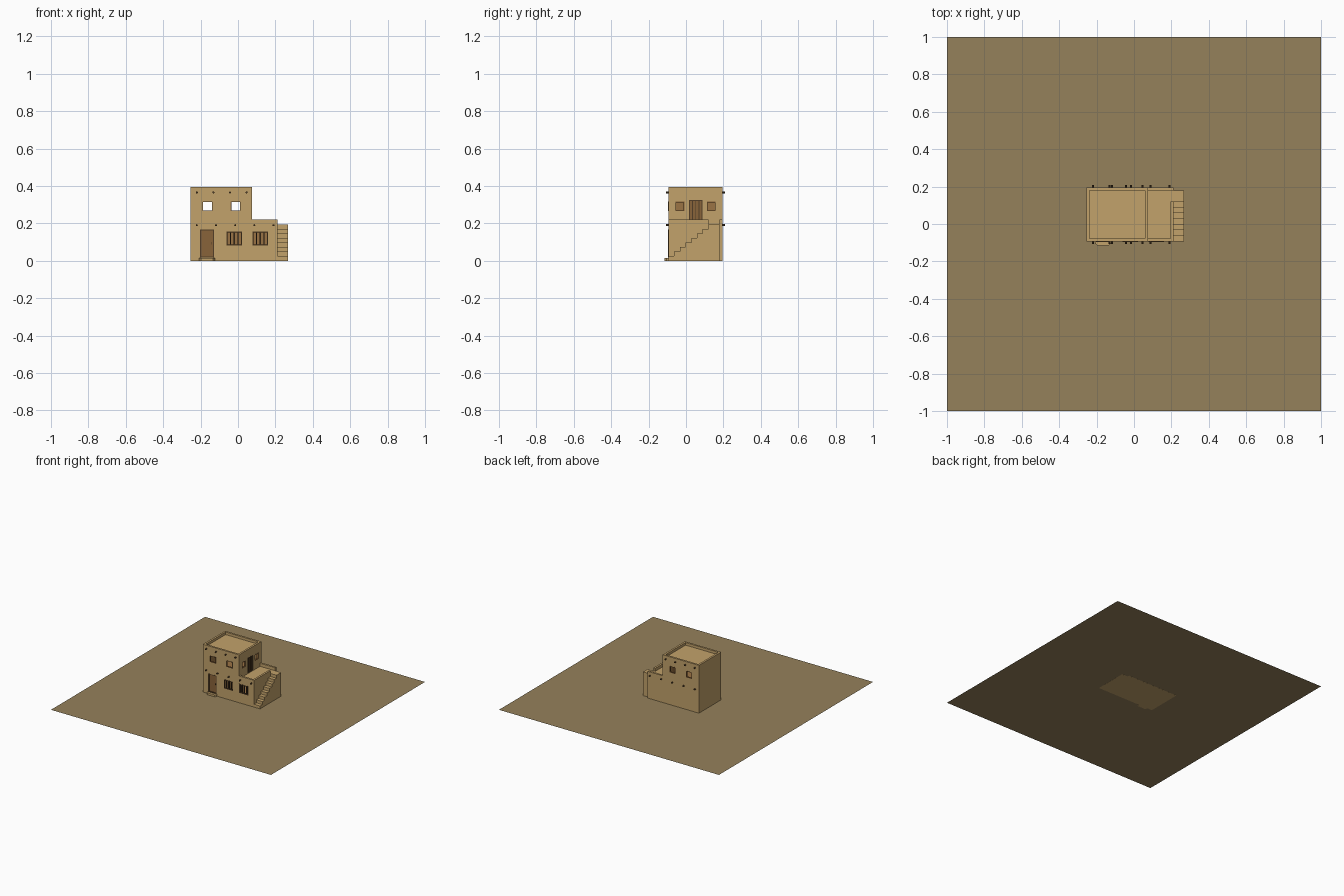
import bpy, bmesh, math
from mathutils import Matrix, Vector

if "Cube" in bpy.data.objects:
    bpy.data.objects.remove(bpy.data.objects["Cube"])


def material(name, r, g, b):
    m = bpy.data.materials.new(name)
    m.diffuse_color = (r, g, b, 1)
    m.use_nodes = True
    m.node_tree.nodes["Principled BSDF"].inputs["Base Color"].default_value = m.diffuse_color
    return m


adobe = material("adobe", 0.54, 0.36, 0.145)
sand = material("sand", 0.30, 0.22, 0.105)
inside = material("interior brown", 0.33, 0.175, 0.06)
wood = material("door wood", 0.25, 0.125, 0.042)
dark = material("dark wood", 0.085, 0.048, 0.02)


def finish(name, bm, mat):
    bmesh.ops.recalc_face_normals(bm, faces=bm.faces)
    me = bpy.data.meshes.new(name)
    bm.to_mesh(me)
    bm.free()
    me.materials.append(mat)
    ob = bpy.data.objects.new(name, me)
    bpy.context.collection.objects.link(ob)
    return ob


def prism(name, pts, offset, mat):
    """Extrude a planar outline of 3D points along offset."""
    bm = bmesh.new()
    f = bm.faces.new([bm.verts.new(p) for p in pts])
    r = bmesh.ops.extrude_face_region(bm, geom=[f], use_keep_orig=True)
    verts = [v for v in r["geom"] if isinstance(v, bmesh.types.BMVert)]
    bmesh.ops.translate(bm, verts=verts, vec=offset)
    return finish(name, bm, mat)


def boxes(name, dims, mat):
    """One object of several boxes, each (x0, x1, y0, y1, z0, z1)."""
    bm = bmesh.new()
    for x0, x1, y0, y1, z0, z1 in dims:
        vs = bmesh.ops.create_cube(bm, size=1)["verts"]
        for v in vs:
            v.co = Vector((x1 if v.co.x > 0 else x0,
                           y1 if v.co.y > 0 else y0,
                           z1 if v.co.z > 0 else z0))
    return finish(name, bm, mat)


# Main dimensions
XL, XM, XR = -0.254, 0.075, 0.212      # left, upper block right, lower block right
YF, YB = -0.094, 0.195                 # front, back
LOW, HIGH, DECK, ROOF = 0.22, 0.393, 0.195, 0.372
T = 0.016                              # wall thickness

# Ground sheet
bm = bmesh.new()
bmesh.ops.create_grid(bm, x_segments=1, y_segments=1, size=1,
                      matrix=Matrix.Translation((0, 0, 0.0004)))
ground = finish("ground", bm, sand)

# House body: L-shaped profile
profile = [(XL, 0), (XR, 0), (XR, LOW), (XM, LOW), (XM, HIGH), (XL, HIGH)]
house = prism("house_walls", [(x, YF, z) for x, z in profile], (0, YB - YF, 0), adobe)
house.data.materials.append(inside)

# Openings: (start, end, bottom, top) along their wall
upper_windows = [(-0.19, -0.136, 0.265, 0.318), (-0.04, 0.014, 0.265, 0.318)]
lower_windows = [(-0.062, 0.022, 0.082, 0.157), (0.077, 0.161, 0.082, 0.157)]
side_windows = [(-0.057, -0.009, 0.265, 0.316), (0.111, 0.159, 0.265, 0.316)]
front_door = (-0.204, -0.129, 0.017, 0.166)
deck_door = (0.016, 0.088, DECK + 0.005, 0.324)

rooms = [(XL + T, XR - T, YF + T, YB - T, 0.008, 0.182),
         (XL + T, XM - T, YF + T, YB - T, 0.2, 0.358)]
cuts = rooms + [
    (XL + T, XM - T, YF + T, YB - T, ROOF, HIGH + 0.05),     # upper roof recess
    (XM, XR - T, YF + T, YB - T, DECK, LOW + 0.03),          # deck recess
    (XR - T - 0.01, XR + 0.01, 0.12, YB - T, DECK, LOW + 0.03),  # gap for the stairs
]
for a, b, c, d in upper_windows:
    cuts.append((a, b, YF - 0.03, YB + 0.03, c, d))          # through front and back
for a, b, c, d in lower_windows + [front_door]:
    cuts.append((a, b, YF - 0.03, YF + T + 0.01, c, d))
for a, b, c, d in side_windows + [deck_door]:
    cuts.append((XM - T - 0.01, XM + 0.03, a, b, c, d))

bpy.context.view_layer.objects.active = house
for box in cuts:
    cutter = boxes("cutter", [box], adobe)
    cutter.hide_render = True
    mod = house.modifiers.new("cut", "BOOLEAN")
    mod.operation, mod.solver, mod.object = "DIFFERENCE", "EXACT", cutter
    bpy.ops.object.modifier_apply(modifier=mod.name)
    bpy.data.objects.remove(cutter)

# Room surfaces get the interior colour
E = 0.001
for p in house.data.polygons:
    c = p.center
    p.material_index = int(any(
        x0 - E < c.x < x1 + E and y0 - E < c.y < y1 + E and z0 - E < c.z < z1 + E
        for x0, x1, y0, y1, z0, z1 in rooms))


def on_front(a, b, c, d, near, far):
    return (a, b, YF - near, YF + far, c, d)


def on_side(a, b, c, d, near, far):
    return (XM - far, XM + near, a, b, c, d)


def on_back(a, b, c, d, near, far):
    return (a, b, YB - far, YB + near, c, d)


def frame(name, place, opening, w, mat, bars=0, near=0.001, far=0.012):
    """Border strips inside an opening, with optional upright bars."""
    a, b, c, d = opening
    parts = [(a, a + w, c, d), (b - w, b, c, d), (a + w, b - w, c, c + w), (a + w, b - w, d - w, d)]
    for i in range(bars):
        m = a + (b - a) * (i + 1) / (bars + 1)
        parts.append((m - w / 2, m + w / 2, c + w, d - w))
    return boxes(name, [place(*p, near, far) for p in parts], mat)


# Window frames
for i, o in enumerate(upper_windows):
    frame(f"upper_front_frame_{i}", on_front, o, 0.004, wood)
    frame(f"upper_back_frame_{i}", on_back, o, 0.004, wood)
for i, o in enumerate(side_windows):
    frame(f"side_window_frame_{i}", on_side, o, 0.004, wood)
for i, o in enumerate(lower_windows):
    frame(f"barred_window_{i}", on_front, o, 0.006, dark, bars=3)

# Doors: plank panel, dark frame, knob
for name, place, o, bars in (("front_door", on_front, front_door, 0),
                             ("deck_door", on_side, deck_door, 3)):
    boxes(name, [place(*o, -0.006, 0.012)], wood)
    frame(name + "_frame", place, o, 0.005, dark, bars, 0.001, 0.01)
boxes("front_door_knob", [on_front(-0.143, -0.138, 0.088, 0.1, 0.001, 0.007)], dark)

# Door step with chamfered front corners
step = [(-0.209, YF), (-0.209, -0.104), (-0.198, -0.114),
        (-0.134, -0.114), (-0.123, -0.104), (-0.123, YF)]
prism("door_step", [(x, y, 0) for x, y in step], (0, 0, 0.016), adobe)

# Outside staircase: stepped profile ending in a landing
N, Y_LAND = 7, 0.12
run, rise = (Y_LAND - YF) / N, DECK / (N + 1)
steps = [(YF, 0)]
for i in range(N + 1):
    steps += [(YF + i * run, (i + 1) * rise), (YF + min(i + 1, N) * run if i < N else YB - T, (i + 1) * rise)]
steps.append((YB - T, 0))
prism("staircase", [(XR, y, z) for y, z in steps], (0.054, 0, 0), adobe)

# Roof beam ends poking out of front and back walls
bm = bmesh.new()
for count, x0, x1, z in ((4, -0.22, 0.046, 0.365), (5, -0.22, 0.19, 0.19)):
    for i in range(count):
        x = x0 + (x1 - x0) * i / (count - 1)
        for y in (YF - 0.003, YB + 0.002):
            m = Matrix.Translation((x, y, z)) @ Matrix.Rotation(math.pi / 2, 4, "X")
            bmesh.ops.create_cone(bm, cap_ends=True, segments=8, radius1=0.0055,
                                  radius2=0.0055, depth=0.022, matrix=m)
finish("roof_beams", bm, dark)
